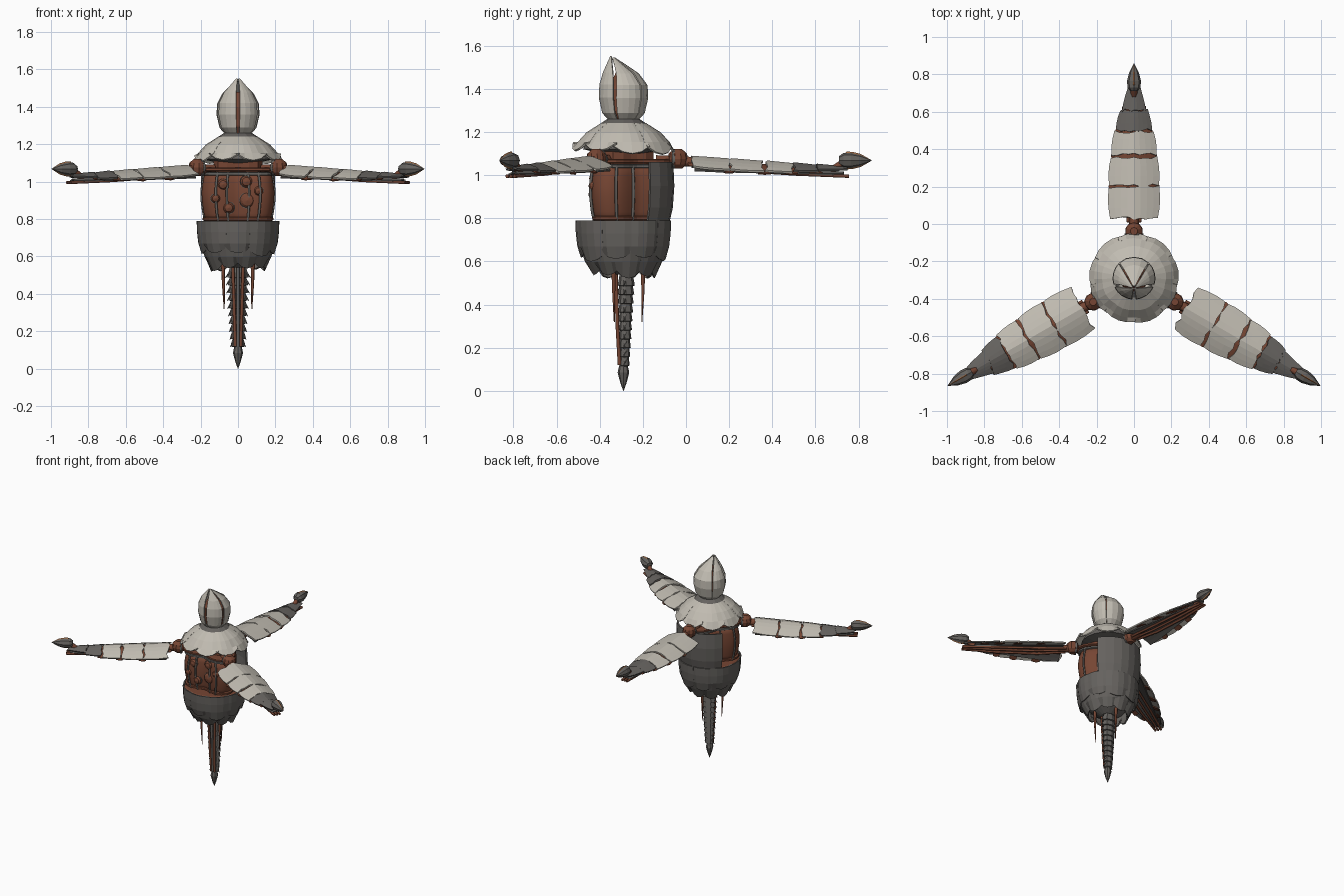
import bpy, bmesh, math, random
from math import sin, cos, pi, radians
from mathutils import Matrix, Vector

random.seed(4)
if "Cube" in bpy.data.objects:
    bpy.data.objects.remove(bpy.data.objects["Cube"])


def material(name, rgb):
    m = bpy.data.materials.new(name)
    m.use_nodes = True
    m.diffuse_color = (*rgb, 1)
    b = m.node_tree.nodes["Principled BSDF"]
    b.inputs["Base Color"].default_value = (*rgb, 1)
    b.inputs["Roughness"].default_value = 0.8
    return m


BONE = material("bone white", (0.53, 0.50, 0.44))
GREY = material("dark grey", (0.13, 0.122, 0.113))
BROWN = material("rust brown", (0.18, 0.06, 0.033))
AMBER = material("amber", (0.36, 0.15, 0.06))
AXIS = Matrix.Translation((0, -0.29, 0))


def finish(name, bm, mats, matrix=AXIS, thick=0, smooth=False):
    bmesh.ops.recalc_face_normals(bm, faces=bm.faces)
    me = bpy.data.meshes.new(name)
    bm.to_mesh(me)
    bm.free()
    for m in mats:
        me.materials.append(m)
    ob = bpy.data.objects.new(name, me)
    bpy.context.collection.objects.link(ob)
    ob.matrix_world = matrix
    if thick:
        mod = ob.modifiers.new("thickness", 'SOLIDIFY')
        mod.thickness = thick
        mod.offset = 0
    if smooth:
        for p in me.polygons:
            p.use_smooth = True
    return ob


def grid(name, fn, rows, cols, mats, matrix=AXIS, thick=0, wrap=False, smooth=False):
    """Surface from fn(row, column) -> point; wrap joins the columns."""
    bm = bmesh.new()
    v = [[bm.verts.new(fn(i, j)) for j in range(cols)] for i in range(rows)]
    for i in range(rows - 1):
        for j in range(cols if wrap else cols - 1):
            k = (j + 1) % cols
            bm.faces.new((v[i][j], v[i][k], v[i + 1][k], v[i + 1][j]))
    if wrap:
        bm.faces.new(v[0])
        bm.faces.new(v[-1])
    return finish(name, bm, mats, matrix, thick, smooth)


def lobed(a, lobe):
    return 1 + lobe * cos(3 * (a - pi / 2))


def lathe(name, prof, seg, mat, lobe=0, matrix=AXIS, smooth=False):
    def point(i, j):
        a = 2 * pi * j / seg
        r = max(prof[i][0], 0.001) * lobed(a, lobe)
        return (r * cos(a), r * sin(a), prof[i][1])
    return grid(name, point, len(prof), seg, [mat], matrix, wrap=True, smooth=smooth)


def rod(name, pts, radius, mat, matrix=AXIS, taper=1.0):
    cu = bpy.data.curves.new(name, 'CURVE')
    cu.dimensions = '3D'
    cu.bevel_depth = radius
    cu.bevel_resolution = 1
    cu.use_fill_caps = True
    sp = cu.splines.new('POLY')
    sp.points.add(len(pts) - 1)
    for i, (p, q) in enumerate(zip(sp.points, pts)):
        p.co = (*q, 1)
        p.radius = 1 + (taper - 1) * i / (len(pts) - 1)
    cu.materials.append(mat)
    ob = bpy.data.objects.new(name, cu)
    bpy.context.collection.objects.link(ob)
    ob.matrix_world = matrix


def petals(name, prof, count, turn, mat, spread=1.15):
    """Ring of overlapping shell plates with pointed lower ends."""
    n = len(prof)
    for k in range(count):
        mid = 2 * pi * (k + turn) / count
        jig = random.uniform(-0.012, 0.012)

        def point(i, j):
            s = (j - 2) / 2
            w = spread * pi / count
            r, z = prof[i]
            drop = 0 if i < n - 1 else 0.035 * abs(s) ** 2 + jig
            r *= 1 + 0.03 * (1 - s * s) + 0.01 * (k % 2)
            return (r * cos(mid + s * w), r * sin(mid + s * w), z + drop)
        grid(f"{name}_{k + 1}", point, n, 5, [mat], thick=0.009)


# Head: bulb of separate shells around a slim core
HEAD = [(0.06, 1.25), (0.095, 1.29), (0.111, 1.36), (0.108, 1.42),
        (0.08, 1.475), (0.042, 1.515), (0.008, 1.55)]
lean = [0, 0, 0, 0, -0.012, -0.032, -0.05]
shells = [(202, 268, 5, 1), (272, 338, 5, 1), (342, 405, 1, 0.975),
          (405, 495, 1, 0.975), (495, 558, 1, 0.975)]
for n, (a0, a1, gap, top) in enumerate(shells):
    def shell(i, j):
        g = 0.5 * gap + 7 * (i / 6) ** 3
        a = radians(a0 + g + (a1 - a0 - 2 * g) * j / 4)
        r, z = HEAD[i]
        return (r * cos(a), r * sin(a) + lean[i], 1.25 + (z - 1.25) * top)
    grid(f"head_shell_{n + 1}", shell, 7, 5, [BONE], thick=0.008)
lathe("head_core", [(0.05, 1.24), (0.07, 1.3), (0.075, 1.4), (0.035, 1.48)], 10, BROWN)

# Neck and shoulder cap
lathe("neck", [(0.14, 1.195), (0.105, 1.24), (0.075, 1.26)], 12, GREY)
lathe("cap_lining", [(0.10, 1.10), (0.19, 1.12), (0.165, 1.17), (0.1, 1.235)], 18, GREY)
petals("cap_plate", [(0.10, 1.237), (0.165, 1.195), (0.205, 1.15), (0.23, 1.105)], 9, 0.25, BONE, 1.1)

# Rounded three-sided body with collar rings
lathe("collar_core", [(0.12, 1.04), (0.12, 1.12)], 18, BROWN, 0.2)
for n, (z, r, m) in enumerate([(1.065, 0.178, BROWN), (1.042, 0.17, GREY), (0.80, 0.165, BROWN)]):
    lathe(f"collar_ring_{n + 1}", [(r - 0.01, z - 0.01), (r, z - 0.006), (r, z + 0.006),
                                   (r - 0.01, z + 0.01)], 36, m, 0.25)
BODY = [(0.145, 0.77), (0.16, 0.83), (0.169, 0.9), (0.17, 0.95), (0.164, 1.0), (0.155, 1.05)]
lathe("body", BODY, 36, BROWN, 0.25, smooth=True)
for deg in (-52, -10, 20, 160, 190, 232, 248, 292):
    a = radians(deg)
    rod("body_rib", [((r + 0.006) * lobed(a, 0.25) * cos(a), (r + 0.006) * lobed(a, 0.25) * sin(a), z)
                     for r, z in BODY], 0.007, GREY)


# Back plate
def back_point(i, j):
    a = radians(32 + 116 * j / 8)
    r, z = [(0.205, 0.77), (0.223, 0.85), (0.23, 0.95), (0.225, 1.06)][i]
    return (r * cos(a), r * sin(a), z)


grid("back_plate", back_point, 4, 9, [GREY], thick=0.012)

# Round bosses on the front
for x, z, r in [(0.045, 1.0, 0.032), (-0.08, 0.985, 0.03), (0.05, 0.9, 0.04),
                (-0.05, 0.86, 0.03), (0.11, 0.95, 0.025), (-0.12, 0.91, 0.025)]:
    M = AXIS @ Matrix.Translation((x, -0.125 - abs(x) * 0.1, z)) @ Matrix.Rotation(pi / 2, 4, 'X')
    lathe("boss", [(r, -0.02), (r, 0.008), (r * 0.7, 0.02), (0, 0.026)], 14, BROWN, matrix=M)
    lathe("boss_rim", [(r + 0.004, -0.02), (r + 0.004, 0.005)], 14, GREY, matrix=M)

# Lower bowl: brown lid, lining and two tiers of plates
lathe("bowl_lid", [(0.2, 0.765), (0.212, 0.78), (0.2, 0.788)], 24, BROWN)
lathe("bowl_lining", [(0.05, 0.54), (0.12, 0.58), (0.17, 0.65), (0.2, 0.775)], 18, GREY)
petals("bowl_inner_plate", [(0.2, 0.74), (0.193, 0.67), (0.17, 0.6), (0.137, 0.53)], 9, 0.25, GREY)
petals("bowl_outer_plate", [(0.212, 0.79), (0.21, 0.73), (0.203, 0.67), (0.187, 0.61)], 9, 0.75, GREY)

# Tail: flared segments, front rods and pointed tip
SEGMENTS = 10
for k in range(SEGMENTS):
    t = k / (SEGMENTS - 1)
    z, r = 0.54 - 0.37 * t, 0.05 - 0.02 * t
    M = Matrix.Translation((0, -0.277 - 0.008 * t, z)) @ Matrix.Diagonal((1.15, 0.8, 1, 1))
    lathe(f"tail_segment_{k + 1}", [(r * 0.6, -0.056), (r, -0.052), (r * 0.72, 0.01)], 8, GREY, matrix=M)
    for s in (-1, 1):
        rod("tail_barb", [(s * r * 0.8, 0.01, z - 0.02), (s * r * 1.35, 0, z - 0.055)], 0.008, GREY, taper=0.2)
for x in (-0.028, 0, 0.028):
    rod("tail_rod", [(x, -0.035, 0.57), (x * 0.7, -0.028, 0.3), (x * 0.5, -0.018, 0.12)], 0.009,
        BROWN if x else GREY)
lathe("tail_tip", [(0, 0), (0.014, 0.035), (0.027, 0.085), (0.018, 0.125)], 8, GREY)
for deg in (90, 210, 330):
    a = radians(deg)
    rod("hanging_spike", [(0.092 * cos(a), 0.092 * sin(a), 0.6), (0.09 * cos(a), 0.09 * sin(a), 0.45),
                          (0.085 * cos(a), 0.085 * sin(a), 0.32)], 0.013, BROWN, taper=0.2)


# Arms: three copies around the axis, each built along local x
def arm_sheet(name, x0, x1, w0, w1, z0, z1, mat, M, thick=0.01, rows=4, jag=0.009, sag=0.05):
    def point(i, j):
        t, s = i / (rows - 1), (j - 4) / 4
        w = (w0 + (w1 - w0) * t) * (1 - (0.05 if i in (0, rows - 1) else 0))
        j_off = random.uniform(-jag, jag) if i in (0, rows - 1) else 0
        return (x0 + (x1 - x0) * t + j_off, s * w,
                z0 + (z1 - z0) * t - sag * abs(s) ** 1.4 * w / 0.135)
    grid(name, point, rows, 9, [mat], M, thick)


PLATES = [(0.32, 0.487, 0.132, 0.14, BONE), (0.498, 0.645, 0.138, 0.128, BONE),
          (0.66, 0.785, 0.124, 0.108, BONE), (0.79, 0.9, 0.1, 0.075, GREY),
          (0.895, 1.03, 0.066, 0.03, GREY)]
for n, deg in enumerate((90, 210, 330)):
    M = AXIS @ Matrix.Rotation(radians(deg), 4, 'Z')
    tag = ("back", "right", "left")[n] + "_arm_"
    # shoulder joint
    lathe(tag + "joint", [(0.02, -0.045), (0.042, -0.025), (0.048, 0), (0.042, 0.025), (0.02, 0.045)], 10,
          BROWN, matrix=M @ Matrix.Translation((0.252, 0, 1.075)))
    rod(tag + "joint_band", [(0.225, 0, 1.075), (0.24, 0, 1.075)], 0.05, GREY, M)
    rod(tag + "axle", [(0.15, 0, 1.07), (0.36, 0, 1.06)], 0.026, BROWN, M)
    # shell plates with straps at the seams
    for k, (x0, x1, w0, w1, mat) in enumerate(PLATES):
        z = 1.085 - 0.045 * (x0 - 0.32) / 0.7
        arm_sheet(f"{tag}plate_{k + 1}", x0, x1, w0, w1, z, z - 0.012, mat, M)
        if k:
            arm_sheet(f"{tag}strap_{k}", x0 - 0.03, x0 + 0.02, w0 * 0.98, w0 * 0.98, z - 0.014, z - 0.014,
                      BROWN, M, 0.006, 3)
    arm_sheet(tag + "lining", 0.33, 1.02, 0.126, 0.026, 1.066, 1.012, GREY, M, 0.008, 8, 0.004)
    # rods along the underside ending in fingers
    for s in (-1, 0, 1):
        rod(tag + "under_rod", [(0.3, s * 0.03, 1.05), (0.5, s * 0.04, 1.025), (0.8, s * 0.035, 1.005),
                                (1.045, s * 0.02, 0.995)], 0.009, BROWN, M)
    # claw with an amber core showing along the top
    C = M @ Matrix.Translation((1.0, 0, 1.068)) @ Matrix.Rotation(pi / 2, 4, 'Y')
    lathe(tag + "claw", [(0.02, 0), (0.035, 0.02), (0.037, 0.055), (0.026, 0.1), (0, 0.15)], 8, GREY, matrix=C)
    lathe(tag + "claw_core", [(0.02, 0.015), (0.041, 0.035), (0.04, 0.06), (0.03, 0.1), (0.003, 0.147)], 8,
          AMBER, matrix=C @ Matrix.Diagonal((1, 0.3, 1, 1)))
    rod(tag + "wrist", [(0.96, 0, 1.02), (1.02, 0, 1.06)], 0.018, BROWN, M)
